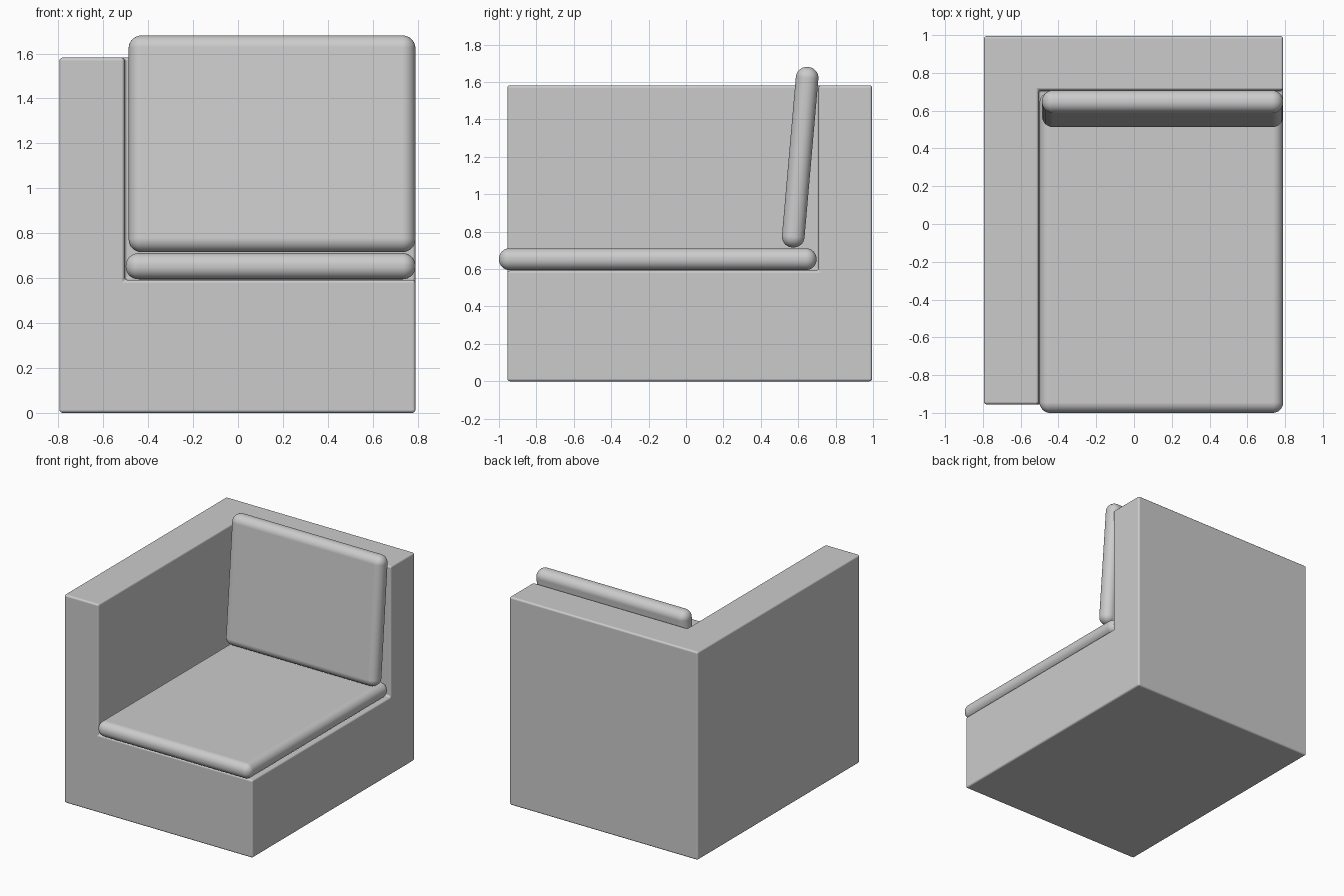
import bpy
from math import radians

if "Cube" in bpy.data.objects:
    bpy.data.objects.remove(bpy.data.objects["Cube"])


def box(name, lo, hi, tilt=0.0):
    """Box between two corners, optionally tilted about x through its centre."""
    bpy.ops.mesh.primitive_cube_add(
        size=1,
        location=[(a + b) / 2 for a, b in zip(lo, hi)],
        rotation=(tilt, 0, 0))
    ob = bpy.context.object
    ob.name = name
    ob.scale = [b - a for a, b in zip(lo, hi)]
    bpy.ops.object.transform_apply(location=False, rotation=False, scale=True)
    return ob


def round_edges(ob, width, segments):
    mod = ob.modifiers.new("round_edges", 'BEVEL')
    mod.width = width
    mod.segments = segments
    mod.limit_method = 'ANGLE'
    mod.harden_normals = True
    bpy.ops.object.select_all(action='DESELECT')
    ob.select_set(True)
    bpy.context.view_layer.objects.active = ob
    bpy.ops.object.shade_smooth()


# Frame: one block with the sitting space cut out, leaving base, arm and back
frame = box("sofa_frame", (-0.795, -0.955, 0), (0.79, 0.995, 1.582))
cutter = box("seat_space_cutter", (-0.505, -1.5, 0.592), (1.5, 0.708, 2.0))
cut = frame.modifiers.new("seat_space", 'BOOLEAN')
cut.operation = 'DIFFERENCE'
cut.solver = 'EXACT'
cut.object = cutter
bpy.context.view_layer.objects.active = frame
bpy.ops.object.modifier_apply(modifier=cut.name)
bpy.data.objects.remove(cutter)
round_edges(frame, 0.014, 3)

# Seat cushion, fully rounded, overhanging the front
seat = box("seat_cushion", (-0.50, -1.0, 0.595), (0.79, 0.698, 0.711))
round_edges(seat, 0.056, 8)

# Back cushion leaning against the backrest
back = box("back_cushion", (-0.487, 0.550, 0.714), (0.79, 0.671, 1.682), radians(-5))
round_edges(back, 0.058, 8)
